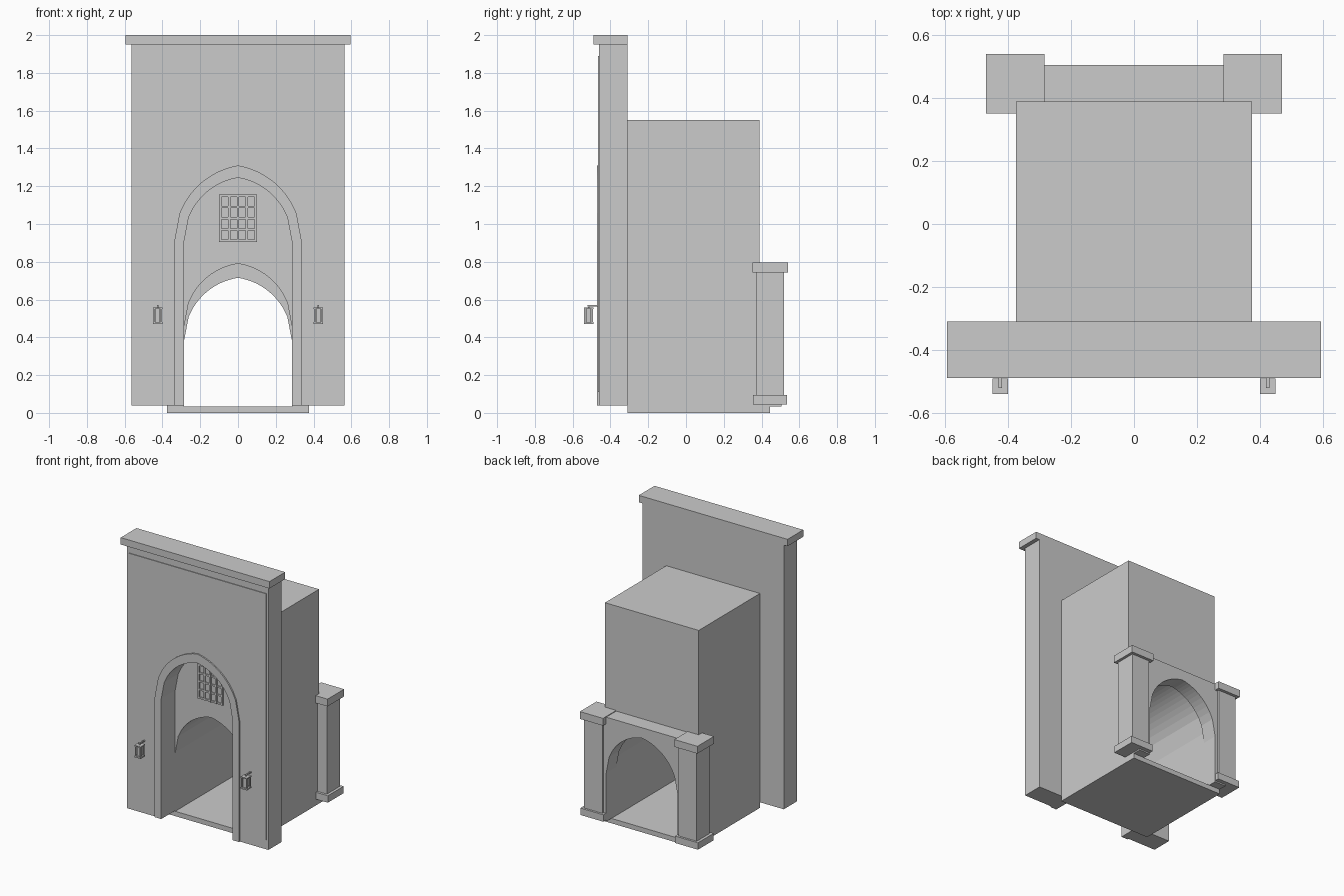
import bpy, bmesh, math

if "Cube" in bpy.data.objects:
    bpy.data.objects.remove(bpy.data.objects["Cube"])


def finish(name, bm):
    bmesh.ops.recalc_face_normals(bm, faces=bm.faces)
    me = bpy.data.meshes.new(name)
    bm.to_mesh(me)
    bm.free()
    ob = bpy.data.objects.new(name, me)
    bpy.context.collection.objects.link(ob)
    return ob


def add_box(bm, x0, x1, y0, y1, z0, z1):
    vs = bmesh.ops.create_cube(bm, size=1)["verts"]
    for v in vs:
        v.co.x = x0 if v.co.x < 0 else x1
        v.co.y = y0 if v.co.y < 0 else y1
        v.co.z = z0 if v.co.z < 0 else z1


def boxes(name, *dims, mirror=False):
    bm = bmesh.new()
    for d in dims:
        add_box(bm, *d)
        if mirror:
            add_box(bm, -d[1], -d[0], *d[2:])
    return finish(name, bm)


def extrude_xz(name, pts, y0, y1):
    """Solid from a front-view outline, running from y0 to y1."""
    bm = bmesh.new()
    face = bm.faces.new([bm.verts.new((x, y0, z)) for x, z in pts])
    new = bmesh.ops.extrude_face_region(bm, geom=[face])["geom"]
    for v in new:
        if isinstance(v, bmesh.types.BMVert):
            v.co.y = y1
    bmesh.ops.triangulate(bm, faces=[f for f in bm.faces if len(f.verts) > 4])
    return finish(name, bm)


def arch(hw, spring, apex, base, n=24):
    """Pointed arch outline, from right foot over to left foot."""
    rise = apex - spring
    c = (rise ** 2 - hw ** 2) / (2 * hw)
    pts = [(hw, base)]
    for i in range(n + 1):
        x = hw * (1 - 2 * i / n)
        pts.append((x, spring + math.sqrt(max(0, (hw + c) ** 2 - (abs(x) + c) ** 2))))
    return pts + [(-hw, base)]


def arched_wall(name, hw, z0, z1, opening, y0, y1):
    outer = [(-hw, z0), (-hw, z1), (hw, z1), (hw, z0)]
    return extrude_xz(name, outer + opening, y0, y1)


# Front facade with tall arch, cornice and raised arch surround
FRONT = -0.46
inner = arch(0.285, 0.91, 1.245, 0.04)
arched_wall("facade", 0.565, 0.04, 1.95, inner, FRONT, -0.31)
boxes("cornice", (-0.595, 0.595, -0.49, -0.31, 1.95, 2.0))
extrude_xz("arch_surround", arch(0.337, 0.91, 1.31, 0.04) + inner[::-1], -0.47, FRONT)

# Shallow raised panel framing the facade
extrude_xz("facade_panel", [(-0.55, 0.11), (-0.55, 1.89), (0.55, 1.89), (0.55, 0.11),
                            (0.468, 0.11), (0.468, 1.37), (-0.468, 1.37), (-0.468, 0.11)],
           -0.465, FRONT)

# Main block with vaulted passage and floor
arched_wall("gatehouse_body", 0.375, 0.035, 1.55, arch(0.285, 0.46, 0.79, 0.035), -0.31, 0.39)
boxes("floor", (-0.375, 0.375, -0.31, 0.445, 0, 0.035))

# Barred window above the passage
W, B, Z0, Z1 = 0.1, 0.006, 0.905, 1.155
bars = []
for i in range(5):
    x = -W + B + i * (W - B) / 2
    z = Z0 + B + i * (Z1 - Z0 - 2 * B) / 4
    bars.append((x - B, x + B, -0.32, -0.31, Z0, Z1))
    bars.append((-W, W, -0.318, -0.31, z - B, z + B))
boxes("window_grille", *bars)

# Rear gate wall with lower arch, flanked by pillars
arched_wall("rear_wall", 0.375, 0.035, 0.79, arch(0.285, 0.385, 0.715, 0.035), 0.39, 0.505)
boxes("rear_pillars",
      (0.305, 0.45, 0.372, 0.52, 0.09, 0.75),
      (0.287, 0.47, 0.355, 0.535, 0.045, 0.095),
      (0.285, 0.47, 0.352, 0.541, 0.742, 0.795), mirror=True)

# Wall lanterns: plates, corner posts, core and bracket
lx, ly = 0.425, -0.516
parts = [(lx - 0.025, lx + 0.025, ly - 0.025, ly + 0.025, 0.47, 0.48),
         (lx - 0.025, lx + 0.025, ly - 0.025, ly + 0.025, 0.55, 0.558),
         (lx - 0.013, lx + 0.013, ly - 0.013, ly + 0.013, 0.48, 0.55),
         (lx - 0.005, lx + 0.005, ly - 0.005, FRONT, 0.562, 0.57),
         (lx - 0.004, lx + 0.004, ly - 0.004, ly + 0.004, 0.555, 0.565)]
for sx in (-1, 1):
    for sy in (-1, 1):
        px, py = lx + sx * 0.019, ly + sy * 0.019
        parts.append((px - 0.004, px + 0.004, py - 0.004, py + 0.004, 0.478, 0.552))
boxes("lanterns", *parts, mirror=True)

# Centre the depth on the origin
ys = [v.co.y for o in bpy.data.objects for v in o.data.vertices]
shift = (min(ys) + max(ys)) / 2
for o in bpy.data.objects:
    for v in o.data.vertices:
        v.co.y -= shift
